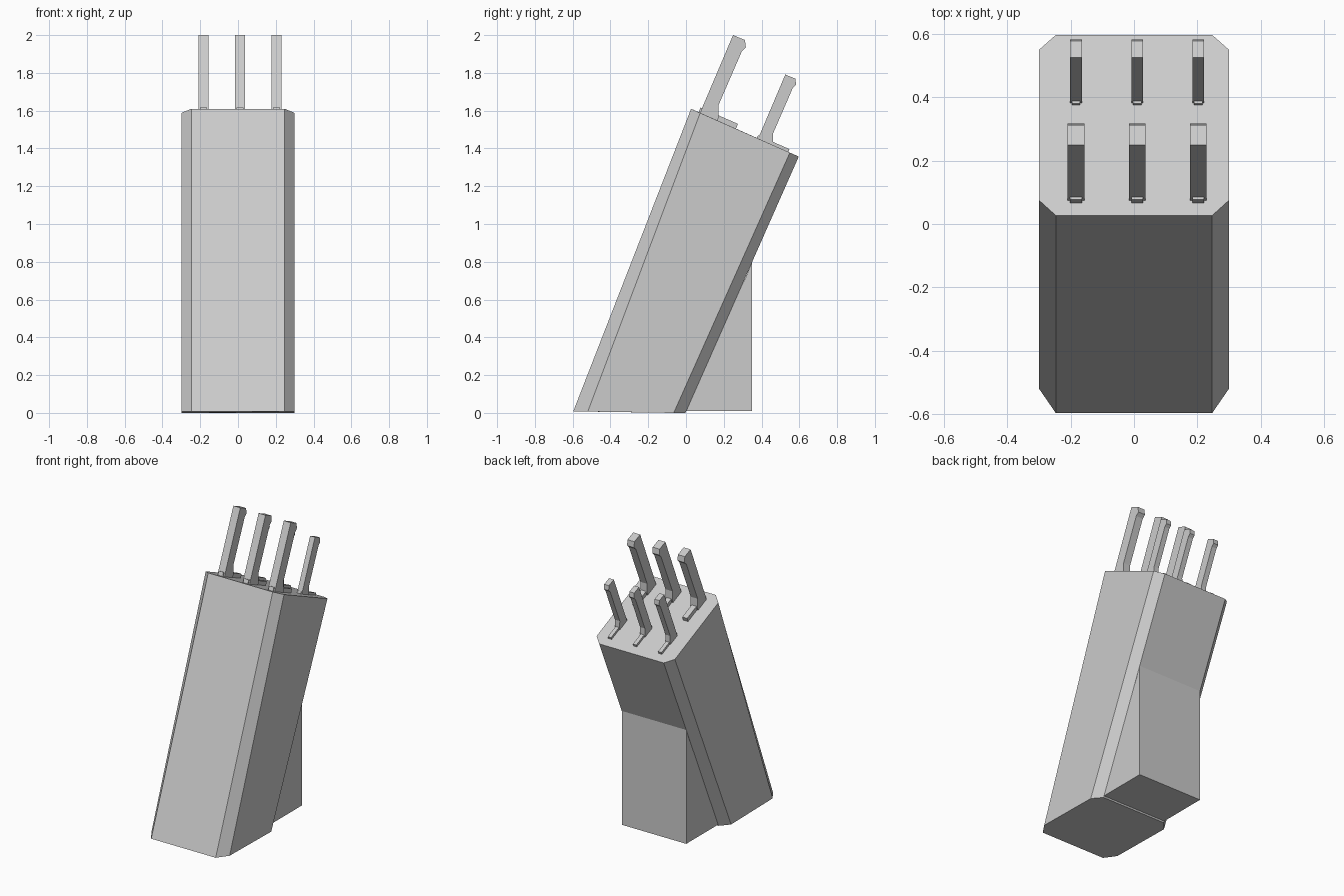
import bpy, bmesh

if "Cube" in bpy.data.objects:
    bpy.data.objects.remove(bpy.data.objects["Cube"])


def make_object(name, rings):
    """Solid lofted between two matching closed rings of points."""
    bm = bmesh.new()
    a, b = [[bm.verts.new(p) for p in ring] for ring in rings]
    n = len(a)
    bm.faces.new(a)
    bm.faces.new(b[::-1])
    for i in range(n):
        j = (i + 1) % n
        bm.faces.new((a[i], b[i], b[j], a[j]))
    bmesh.ops.recalc_face_normals(bm, faces=bm.faces)
    mesh = bpy.data.meshes.new(name)
    bm.to_mesh(mesh)
    bm.free()
    obj = bpy.data.objects.new(name, mesh)
    bpy.context.collection.objects.link(obj)
    return obj


def prism(name, profile, x, width):
    """Extrude a (y, z) profile along x."""
    return make_object(name, [[(x + s * width / 2, y, z) for y, z in profile]
                              for s in (-1, 1)])


def mirrored(half):
    return half + [(-x, y, z) for x, y, z in reversed(half)]


# Slanted block with chamfered long edges
bottom = [(0.247, -0.597, 0.008), (0.3, -0.52, 0.007),
          (0.3, -0.065, 0.0), (0.247, -0.003, 0.0)]
top = [(0.247, 0.027, 1.61), (0.3, 0.075, 1.588),
       (0.3, 0.55, 1.378), (0.247, 0.597, 1.357)]
make_object("block", [mirrored(bottom), mirrored(top)])

# Rear support wedge
prism("rear_support", [(-0.03, 0.01), (0.35, 0.01), (0.35, 0.803), (0.32, 0.725)],
      0, 0.494)

# Knife profiles (y, z), relative to the front foot of the handle
HANDLE = [(-0.012, -0.03), (0.0, 0.0), (0.164, 0.386), (0.227, 0.36),
          (0.232, 0.321), (0.211, 0.301), (0.087, 0.015), (0.088, -0.05),
          (0.08, -0.07)]
BOLSTER = [(-0.008, 0.003), (0.190, -0.084), (0.174, -0.124), (-0.024, -0.037)]

# Two rows of three knives: row name, y, z, scale, handle width, bolster width
ROWS = [("front", 0.085, 1.614, 1.0, 0.053, 0.037),
        ("back", 0.388, 1.467, 0.84, 0.037, 0.026)]
for row, y0, z0, s, handle_w, bolster_w in ROWS:
    for i, x in enumerate((-0.183, 0.01, 0.203)):
        for part, profile, w in (("handle", HANDLE, handle_w),
                                 ("bolster", BOLSTER, bolster_w)):
            prism(f"{row}_knife_{part}_{i + 1}",
                  [(y0 + s * y, z0 + s * z) for y, z in profile], x, w)
